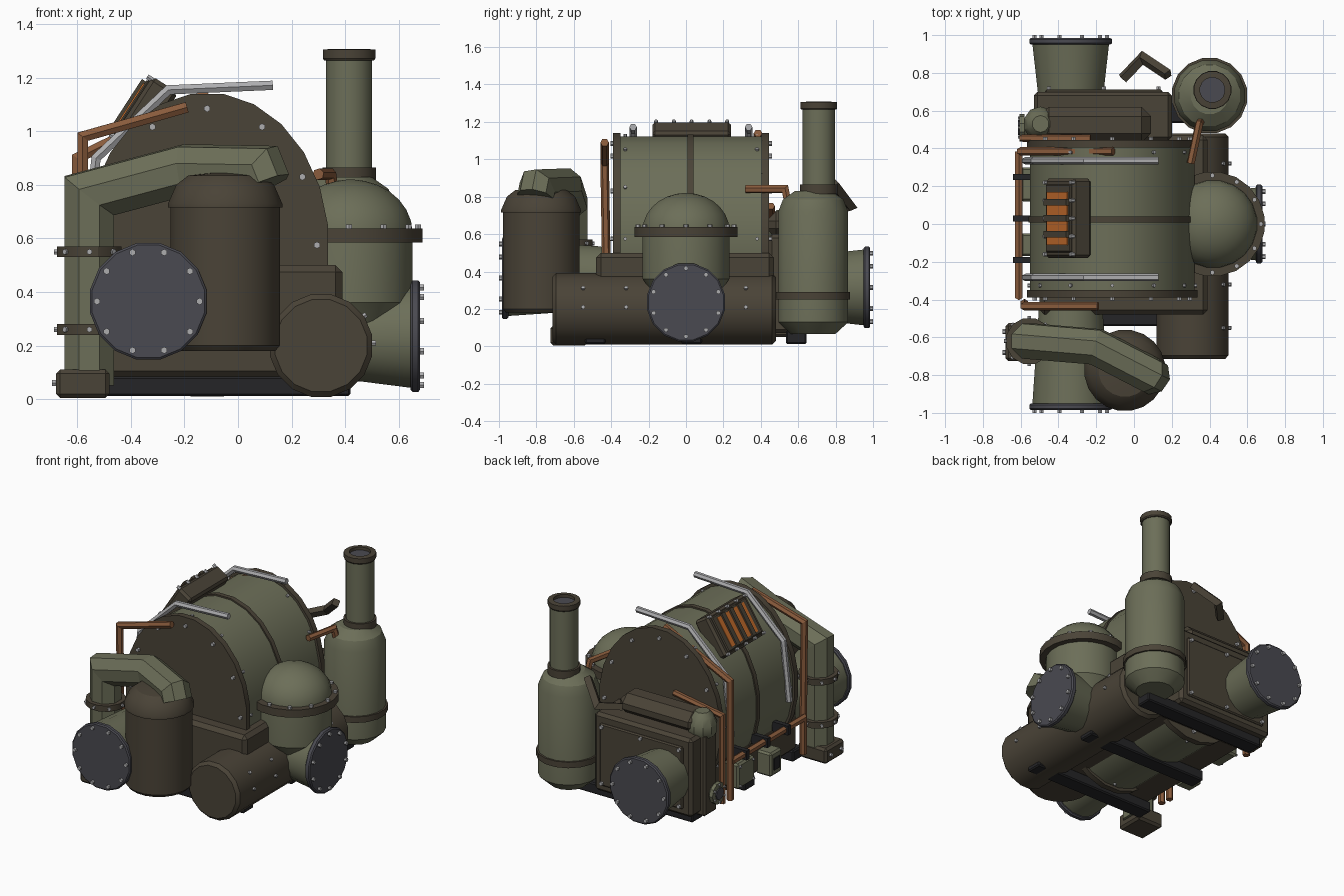
import bpy, bmesh, math
from mathutils import Vector as V, Matrix

if "Cube" in bpy.data.objects:
    bpy.data.objects.remove(bpy.data.objects["Cube"])


def material(name, rgb):
    m = bpy.data.materials.new(name)
    m.diffuse_color = (*rgb, 1)
    m.use_nodes = True
    m.node_tree.nodes["Principled BSDF"].inputs["Base Color"].default_value = m.diffuse_color
    return m


OLIVE = material("olive paint", (0.15, 0.157, 0.098))
BROWN = material("dark brown iron", (0.068, 0.056, 0.038))
STEEL = material("blue grey steel", (0.068, 0.068, 0.082))
BLACK = material("black iron", (0.018, 0.018, 0.02))
COPPER = material("copper", (0.25, 0.105, 0.045))
ORANGE = material("glowing orange", (0.55, 0.15, 0.025))
SILVER = material("bright metal", (0.42, 0.42, 0.43))
X, Y, Z = V((1, 0, 0)), V((0, 1, 0)), V((0, 0, 1))


def finish(name, bm, mat, smooth=30):
    bmesh.ops.recalc_face_normals(bm, faces=bm.faces)
    me = bpy.data.meshes.new(name)
    bm.to_mesh(me)
    bm.free()
    me.materials.append(mat)
    if smooth:
        me.shade_smooth()
        me.set_sharp_from_angle(angle=math.radians(smooth))
    ob = bpy.data.objects.new(name, me)
    bpy.context.collection.objects.link(ob)
    return ob


def skin(bm, rings):
    n = len(rings[0])
    for a, b in zip(rings, rings[1:]):
        for i in range(n):
            bm.faces.new((a[i], a[(i + 1) % n], b[(i + 1) % n], b[i]))
    bm.faces.new(rings[0])
    bm.faces.new(rings[-1])


def lathe_into(bm, pos, axis, profile, n, sy=1):
    q = Z.rotation_difference(axis)
    skin(bm, [[bm.verts.new(V(pos) + q @ V((r * math.cos(a), r * sy * math.sin(a), t)))
               for a in (math.tau * (i + .5) / n for i in range(n))] for r, t in profile])


def lathe(name, pos, axis, profile, mat, n=16, sy=1):
    """Profile is (radius, distance along axis) pairs."""
    bm = bmesh.new()
    lathe_into(bm, pos, axis, profile, n, sy)
    return finish(name, bm, mat)


def tube(name, pts, r, mat, n=8):
    """Mitred pipe through the points."""
    pts = [V(p) for p in pts]
    dirs = [(b - a).normalized() for a, b in zip(pts, pts[1:])]
    q = Z.rotation_difference(dirs[0])
    ring = [pts[0] + q @ V((r * math.cos(a), r * math.sin(a), 0))
            for a in (math.tau * (i + .5) / n for i in range(n))]
    bm = bmesh.new()
    rings = [[bm.verts.new(p) for p in ring]]
    for i, d in enumerate(dirs):
        t = (d + dirs[i + 1]).normalized() if i + 1 < len(dirs) else d
        ring = [p + d * ((pts[i + 1] - p).dot(t) / d.dot(t)) for p in ring]
        rings.append([bm.verts.new(p) for p in ring])
    skin(bm, rings)
    return finish(name, bm, mat, 0)


def box(name, x, y, z, mat, bevel=0.0, matrix=None):
    bm = bmesh.new()
    size = [b - a for a, b in (x, y, z)]
    mid = [(a + b) / 2 for a, b in (x, y, z)]
    bmesh.ops.create_cube(bm, size=1, matrix=Matrix.Translation(mid) @ Matrix.Diagonal((*size, 1)))
    if bevel:
        bmesh.ops.bevel(bm, geom=bm.edges[:], offset=bevel, segments=1, affect='EDGES')
    if matrix:
        bm.transform(matrix)
    return finish(name, bm, mat, 0)


def bolts(name, spots, r=0.013, h=0.015):
    bm = bmesh.new()
    for p, d in spots:
        lathe_into(bm, p, V(d).normalized(), [(r, -.01), (r, h)], 6)
    return finish(name, bm, SILVER, 0)


def circle(pos, axis, r, n, sy=1, radial=False):
    q = Z.rotation_difference(axis)
    out = []
    for i in range(n):
        c, s = math.cos(math.tau * i / n), math.sin(math.tau * i / n)
        out.append((V(pos) + q @ V((r * c, r * sy * s, 0)), q @ V((c, s / sy, 0)) if radial else axis))
    return out


# Main barrel: tall ellipse with end flanges and a middle rib
BX, BZ, SY = -.115, .575, .57 / .455
lathe("barrel", (BX, -.36, BZ), Y, [(.44, 0), (.44, .78)], OLIVE, 24, SY)
for nm, y, w, d in (("front", -.39, .04, -1), ("rear", .405, .04, 1)):
    lathe(nm + "_barrel_flange", (BX, y, BZ), Y, [(.455, 0), (.455, w)], BROWN, 24, SY)
    face = y if d < 0 else y + w
    bolts(nm + "_flange_bolts", circle((BX, face, BZ), Y * d, .41, 12, .51 / .41))
    bolts(nm + "_barrel_rivets", circle((BX, y + w / 2 - d * .045, BZ), Y, .44, 12, SY, True), .01, .008)
lathe("barrel_rib", (BX, .007, BZ), Y, [(.448, 0), (.448, .032)], BROWN, 24, SY)

# Base, rear housing and skids
box("base_box", (-.5, .39), (-.48, .47), (.08, .5), BROWN, .025)
box("rear_box", (-.53, .2), (.44, .7), (.07, .6), BROWN, .02)
box("rear_box_panel", (-.47, .15), (.69, .712), (.12, .54), BROWN, .008)
box("rear_box_lid", (-.5, .09), (.43, .62), (.58, .72), BROWN, .05)
bolts("rear_panel_bolts", [((x, .712, z), Y) for x in (-.45, -.16, .13) for z in (.14, .52)])
bolts("rear_lid_bolts", [((x, .60, .66), (0, 1, 1)) for x in (-.42, -.2, .02)])
for i, y in enumerate((-.485, .03, .59)):
    box(f"skid_{i + 1}", (-.5, .42), (y - .055, y + .055), (.012, .085), BLACK, .008)

# Horizontal drum along the right side
lathe("side_drum", (.31, -.715, .2), Y, [(.175, 0), (.195, .02), (.195, 1.175), (.175, 1.195)], BROWN)
bolts("drum_bolts", [((.31 + .195 * math.cos(a), y, .2 + .195 * math.sin(a)), (math.cos(a), 0, math.sin(a)))
                     for y in (-.55, -.32, .32) for a in (.05, .6)], .011, .01)


# Flanged ports: front, rear and right
def port(name, pos, axis, start, end, r):
    pos = V(pos)
    lathe(name + "_cone", pos, axis, [(r - .05, start), (r - .015, end - .03)], OLIVE)
    lathe(name + "_flange", pos, axis, [(r - .008, end - .035), (r, end - .028), (r, end - .007), (r - .008, end)], STEEL)
    bolts(name + "_bolts", circle(pos + axis * end, axis, r - .03, 10))


port("front_port", (-.335, 0, .365), -Y, .45, .985, .222)
port("rear_port", (-.335, 0, .315), Y, .65, .985, .222)
port("right_port", (0, 0, .235), X, .38, .68, .212)

# Domed vessel on the right
dome = [(.235 * math.cos(a), .62 + .2 * math.sin(a)) for a in (math.pi / 2 * i / 7 for i in range(7))]
lathe("dome_vessel", (.42, 0, 0), Z, [(.14, .22), (.175, .28), (.235, .36)] + dome + [(.01, .82)], OLIVE, 20)
lathe("dome_ring", (.415, 0, 0), Z, [(.278, .585), (.278, .637)], BROWN, 20)
bolts("dome_ring_bolts", circle((.415, 0, .637), Z, .257, 12))

# Chimney tank at the rear right
lathe("chimney_tank", (.4, .68, 0), Z, [(.12, .065), (.17, .11), (.19, .13), (.19, .72), (.165, .785), (.1, .83)], OLIVE)
lathe("chimney_tank_band", (.4, .68, 0), Z, [(.202, .25), (.202, .29)], BROWN)
lathe("chimney_pipe", (.415, .71, 0), Z, [(.088, .8), (.088, 1.28)], OLIVE)
lathe("chimney_collar", (.415, .71, 0), Z, [(.102, .815), (.102, .865)], BROWN)
lathe("chimney_rim", (.415, .71, 0), Z, [(.095, 1.265), (.1, 1.272), (.1, 1.305), (.066, 1.308), (.066, 1.285)], BROWN)
lathe("chimney_mouth", (.415, .71, 0), Z, [(.066, 1.28), (.066, 1.288)], STEEL)

# Brown pot at the front with the elbow pipe leading into it
lathe("front_pot", (-.048, -.775, 0), Z, [(.19, .18), (.207, .2), (.207, .72)], BROWN, 20)
lathe("front_pot_lid", (-.048, -.775, 0), Z, [(.216, .715), (.216, .73), (.185, .8), (.14, .835), (.05, .845)], BROWN, 20)
tube("elbow_pipe", [(-.555, -.62, .05), (-.555, -.62, .76), (-.2, -.65, .855), (.08, -.795, .85), (.1, -.805, .8)], .1, OLIVE)
for i, z in enumerate((.26, .55)):
    lathe(f"riser_flange_{i + 1}", (-.555, -.62, z - .02), Z, [(.125, 0), (.125, .04)], BROWN, 12)
    bolts(f"riser_bolts_{i + 1}", circle((-.555, -.62, z), Z, .12, 8, 1, True), .011, .012)
box("riser_foot", (-.68, -.48), (-.725, -.525), (.005, .11), BROWN, .015)
bolts("foot_bolts", [((-.68, y, .06), -X) for y in (-.68, -.57)])

# Firebox hatch on the upper left of the barrel; local x runs up the slope, z outwards
hatch = Matrix.Translation((-.375, .03, 1.075)) @ Matrix.Rotation(math.radians(-57), 4, 'Y')
box("hatch_frame", (-.14, .14), (-.21, .21), (-.09, .025), BROWN, .015, hatch)
box("hatch_rim", (-.12, .12), (-.18, .18), (0, .035), BROWN, .006, hatch)
box("hatch_glow", (-.1, .1), (-.14, .14), (0, .04), ORANGE, 0, hatch)
for i, y in enumerate((-.085, 0, .085)):
    box(f"hatch_bar_{i + 1}", (-.11, .11), (y - .017, y + .017), (.03, .052), BROWN, 0, hatch)
bolts("hatch_bolts", [(hatch @ V((x, y, .025)), hatch.to_3x3() @ Z)
                      for x in (-.128, .128) for y in (-.19, -.095, 0, .095, .19)], .011)

# Bright hand rails
for nm, y in (("front", -.283), ("rear", .335)):
    tube(nm + "_rail", [(-.575, y, .5), (-.53, y, .9), (-.26, y, 1.155), (.13, y, 1.172)], .02, SILVER, 6)

# Copper pipework
tube("front_copper_pipe", [(-.58, -.42, .1), (-.58, -.435, .98), (-.19, -.435, 1.09)], .023, COPPER, 6)
tube("rear_copper_pipe", [(-.6, .385, .1), (-.6, .385, .9), (-.11, .385, 1.14)], .023, COPPER, 6)
tube("rear_short_pipe", [(-.59, .455, .1), (-.59, .455, .69), (-.23, .455, .75)], .02, COPPER, 6)
tube("left_copper_pipe", [(-.61, -.38, .12), (-.61, -.38, .36), (-.61, .385, .36)], .023, COPPER, 6)
tube("chimney_copper_pipe", [(.3, .32, .84), (.345, .53, .84), (.36, .55, .74)], .022, COPPER, 6)
for i, y in enumerate((-.19, .03, .25)):
    box(f"pipe_clamp_{i + 1}", (-.64, -.52), (y - .016, y + .016), (.328, .392), BLACK)

# Bent brown lever behind the chimney tank
tube("rear_lever", [(.18, .79, .87), (.045, .88, .75), (-.06, .77, .73)], .03, BROWN, 4)

# Left side boxes, corner column, cap and valve
box("left_box_large", (-.6, -.48), (.12, .3), (.13, .3), OLIVE, .012)
box("left_box_small", (-.6, -.48), (-.17, -.05), (.08, .24), OLIVE, .012)
box("left_box_window", (-.606, -.59), (-.14, -.08), (.12, .2), BLACK)
bolts("left_box_bolts", [((-.6, y, z), -X) for y in (.14, .28) for z in (.15, .28)], .009, .01)
box("corner_column", (-.56, -.45), (.47, .6), (.05, .6), BROWN, .012)
lathe("column_cap", (-.495, .53, 0), Z, [(.075, .57), (.092, .6), (.092, .65), (.07, .7), (.045, .73)], OLIVE, 10)
lathe("left_valve", (-.5, .51, .19), -X, [(.045, 0), (.045, .08), (.072, .08), (.072, .105)], OLIVE, 10)
lathe("left_valve_face", (-.605, .51, .19), -X, [(.04, 0), (.04, .008)], STEEL, 10)
bolts("left_valve_bolts", circle((-.605, .51, .19), -X, .058, 6), .008, .01)
